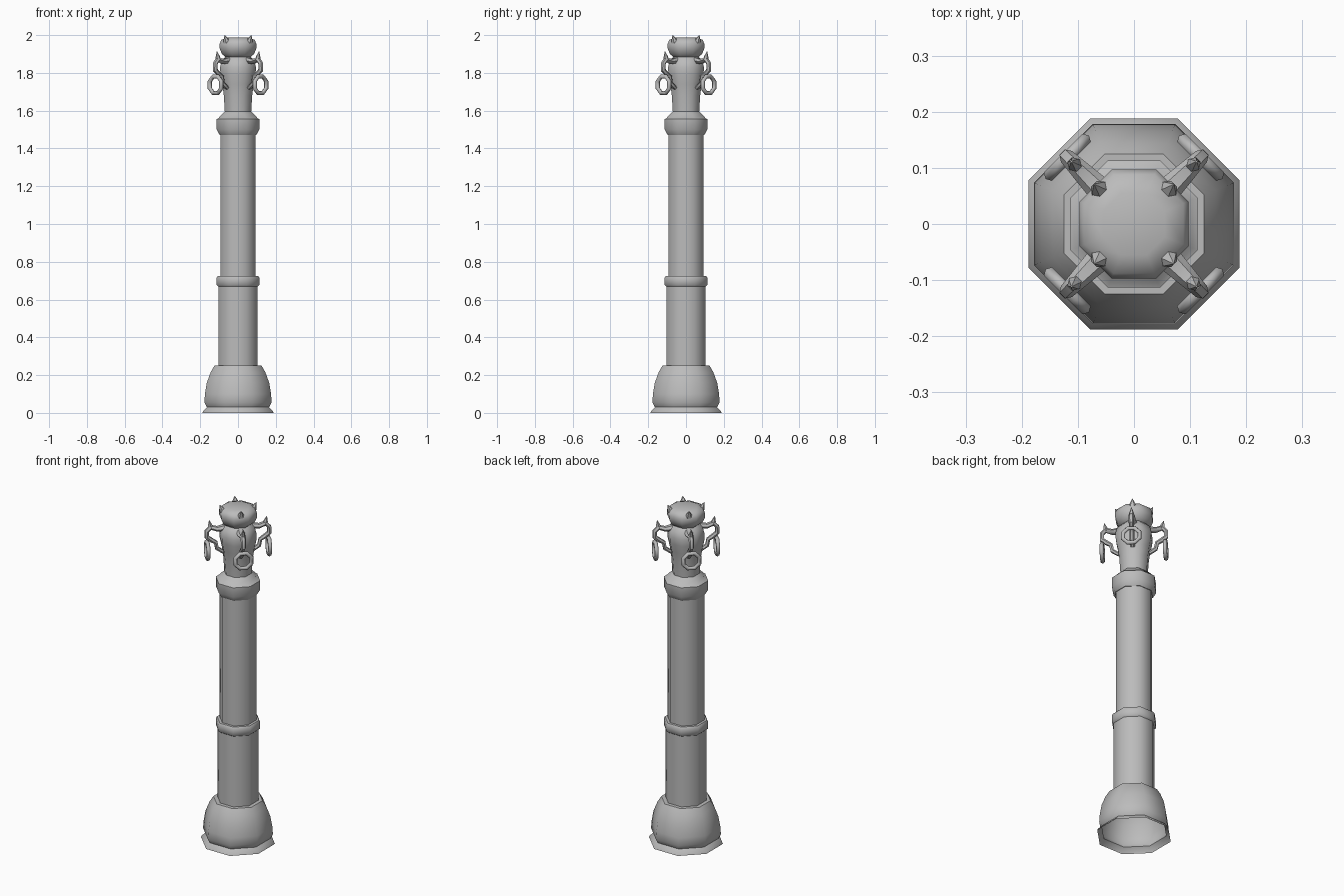
import bpy, bmesh, math
from mathutils import Vector, Matrix

if "Cube" in bpy.data.objects:
    bpy.data.objects.remove(bpy.data.objects["Cube"])

SIDES = 8
iron = bpy.data.materials.new("grey_iron")
iron.use_nodes = True
iron.diffuse_color = (0.5, 0.5, 0.5, 1)
iron.node_tree.nodes["Principled BSDF"].inputs["Base Color"].default_value = (0.5, 0.5, 0.5, 1)


def finish(name, bm, angle=50):
    bmesh.ops.recalc_face_normals(bm, faces=bm.faces)
    mesh = bpy.data.meshes.new(name)
    bm.to_mesh(mesh)
    bm.free()
    obj = bpy.data.objects.new(name, mesh)
    bpy.context.collection.objects.link(obj)
    mesh.materials.append(iron)
    bpy.ops.object.select_all(action='DESELECT')
    obj.select_set(True)
    bpy.context.view_layer.objects.active = obj
    bpy.ops.object.shade_smooth_by_angle(angle=math.radians(angle))
    return obj


def bridge(bm, rings, closed=False):
    pairs = list(zip(rings, rings[1:]))
    if closed:
        pairs.append((rings[-1], rings[0]))
    for a, b in pairs:
        n = len(a)
        for i in range(n):
            bm.faces.new((a[i], a[(i + 1) % n], b[(i + 1) % n], b[i]))


def lathe(name, profile, cap=False):
    """Octagonal turning; profile holds (flat-to-centre distance, height)."""
    bm = bmesh.new()
    rings = []
    for apothem, z in profile:
        r = apothem / math.cos(math.pi / SIDES)
        angles = [(i + 0.5) * math.tau / SIDES for i in range(SIDES)]
        rings.append([bm.verts.new((r * math.cos(a), r * math.sin(a), z)) for a in angles])
    bridge(bm, rings)
    if cap:
        bm.faces.new(rings[-1])
    return finish(name, bm)


def sweep(name, path, turn):
    """Tapered six-sided bar; path holds (radius, height, thickness, half width)."""
    bm = bmesh.new()
    rings = []
    for i, (r, z, thick, wide) in enumerate(path):
        before, after = path[max(i - 1, 0)], path[min(i + 1, len(path) - 1)]
        along = Vector((after[0] - before[0], 0, after[1] - before[1])).normalized()
        across = Vector((-along.z, 0, along.x))
        ring = []
        for k in range(6):
            a = k * math.tau / 6
            p = Vector((r, 0, z)) + across * thick * math.sin(a)
            p.y += wide * math.cos(a)
            ring.append(bm.verts.new(p))
        rings.append(ring)
    bridge(bm, rings)
    bm.faces.new(rings[0])
    bm.faces.new(rings[-1])
    bm.transform(turn)
    return finish(name, bm)


def hoop(name, centre, radius, tube, turn):
    """Octagonal hanging ring facing outward."""
    bm = bmesh.new()
    rings = []
    for i in range(8):
        a = (i + 0.5) * math.tau / 8
        ring = []
        for k in range(6):
            b = k * math.tau / 6
            d = radius + tube * math.cos(b)
            ring.append(bm.verts.new(centre + Vector((tube * math.sin(b), d * math.cos(a), d * math.sin(a)))))
        rings.append(ring)
    bridge(bm, rings, closed=True)
    bm.transform(turn)
    return finish(name, bm, 65)


# Post, from the open foot up to the rounded cap
lathe("foot_flange", [(0.188, 0), (0.185, 0.008), (0.165, 0.03)])
lathe("foot_bulb", [(0.165, 0.03), (0.178, 0.055), (0.175, 0.1), (0.165, 0.16),
                    (0.145, 0.215), (0.125, 0.25), (0.103, 0.25)])
lathe("lower_shaft", [(0.104, 0.25), (0.104, 0.67)])
lathe("middle_collar", [(0.1, 0.665), (0.113, 0.677), (0.113, 0.715), (0.107, 0.725), (0.09, 0.725)])
lathe("upper_shaft", [(0.093, 0.72), (0.093, 1.475)])
lathe("capital", [(0.09, 1.47), (0.096, 1.47), (0.113, 1.5), (0.113, 1.555),
                  (0.104, 1.56), (0.085, 1.582), (0.07, 1.595)])
lathe("vase", [(0.07, 1.595), (0.075, 1.68), (0.083, 1.74), (0.093, 1.79),
               (0.095, 1.83), (0.086, 1.865), (0.067, 1.885)])
lathe("cap", [(0.067, 1.885), (0.085, 1.9), (0.097, 1.93), (0.097, 1.955),
              (0.088, 1.975), (0.055, 1.988)], cap=True)

# Scroll brackets, hanging rings and ears on the four diagonals
scroll = [(0.075, 1.865, 0.018, 0.024), (0.115, 1.86, 0.014, 0.02), (0.15, 1.872, 0.014, 0.016),
          (0.17, 1.85, 0.013, 0.014), (0.17, 1.815, 0.014, 0.013), (0.145, 1.795, 0.013, 0.013),
          (0.122, 1.78, 0.012, 0.013), (0.115, 1.745, 0.012, 0.013), (0.08, 1.72, 0.01, 0.012)]
spur = [(0.145, 1.865, 0.014, 0.014), (0.152, 1.885, 0.012, 0.012), (0.157, 1.912, 0.002, 0.002)]
ear = [(0.075, 1.95, 0.024, 0.026), (0.09, 1.975, 0.014, 0.016), (0.1, 2.0, 0.001, 0.001)]
for i, corner in enumerate(("back_left", "back_right", "front_right", "front_left")):
    turn = Matrix.Rotation(math.pi / 4 + i * math.pi / 2, 4, 'Z')
    sweep("bracket_" + corner, scroll, turn)
    sweep("bracket_spur_" + corner, spur, turn)
    sweep("ear_" + corner, ear, turn)
    hoop("hanging_ring_" + corner, Vector((0.168, 0, 1.737)), 0.047, 0.012, turn)
